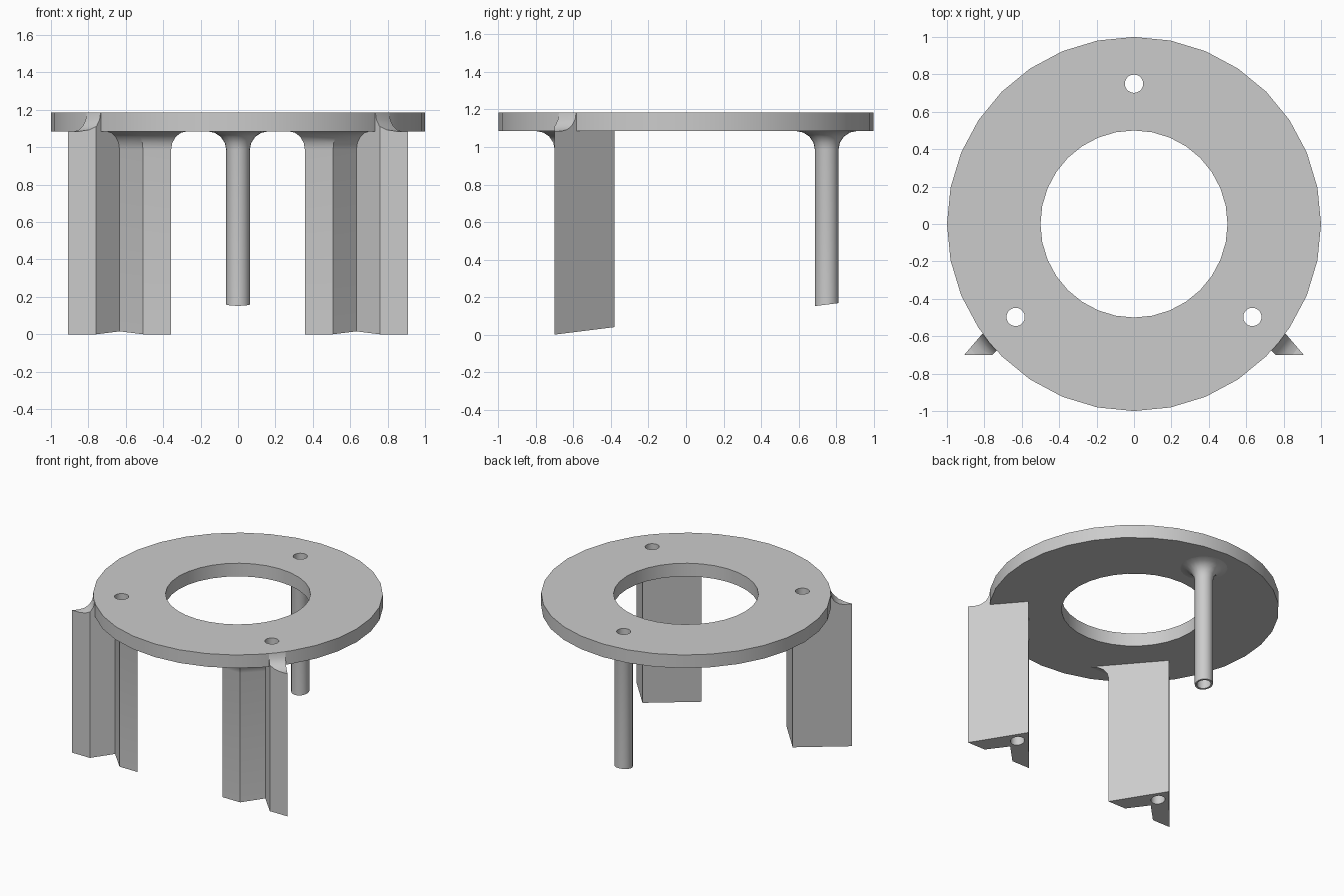
import bpy, bmesh, math

if "Cube" in bpy.data.objects:
    bpy.data.objects.remove(bpy.data.objects["Cube"], do_unlink=True)

GREY = (0.6, 0.6, 0.6, 1.0)
mat = bpy.data.materials.new("plain grey")
mat.use_nodes = True
mat.diffuse_color = GREY
mat.node_tree.nodes["Principled BSDF"].inputs["Base Color"].default_value = GREY

BOTTOM, TOP, FILLET = 1.085, 1.185, 0.1      # plate faces and fillet radius
LEG_X, HOLE_R, SLOPE = 0.633, 0.049, 0.125
HOLES = [(LEG_X, -0.497), (-LEG_X, -0.497), (0, 0.75)]
ARC = [math.radians(a) for a in (0, 22.5, 45, 67.5, 90)]


def finish(bm, name):
    """Turn a bmesh into a grey object."""
    bmesh.ops.recalc_face_normals(bm, faces=bm.faces)
    mesh = bpy.data.meshes.new(name)
    bm.to_mesh(mesh)
    bm.free()
    mesh.materials.append(mat)
    obj = bpy.data.objects.new(name, mesh)
    bpy.context.collection.objects.link(obj)
    return obj


def loft(name, rings, capped=True):
    """Skin a list of closed rings; without caps the last ring joins the first."""
    bm = bmesh.new()
    loops = [[bm.verts.new(p) for p in ring] for ring in rings]
    n = len(loops[0])
    pairs = list(zip(loops, loops[1:]))
    if capped:
        bm.faces.new(loops[0])
        bm.faces.new(loops[-1])
    else:
        pairs.append((loops[-1], loops[0]))
    for a, b in pairs:
        for i in range(n):
            j = (i + 1) % n
            bm.faces.new((a[i], a[j], b[j], b[i]))
    return finish(bm, name)


def lathe(name, profile, sides, centre=(0, 0)):
    """Spin a closed (radius, z) profile about a vertical axis."""
    angles = [2 * math.pi * i / sides for i in range(sides)]
    return loft(name, [[(centre[0] + r * math.cos(a), centre[1] + r * math.sin(a), z)
                        for a in angles] for r, z in profile], capped=False)


def cut(obj, cutter, operation="DIFFERENCE"):
    mod = obj.modifiers.new("cut", "BOOLEAN")
    mod.operation, mod.object, mod.solver = operation, cutter, "EXACT"
    bpy.context.view_layer.objects.active = obj
    bpy.ops.object.modifier_apply(modifier=mod.name)


def smooth(obj):
    bpy.ops.object.select_all(action="DESELECT")
    obj.select_set(True)
    bpy.context.view_layer.objects.active = obj
    bpy.ops.object.shade_smooth_by_angle(angle=math.radians(30))


# Hole cutters, and a ring whose outer side is the concave rim fillet
cutters = []
for x, y in HOLES:
    circle = [(x + HOLE_R * math.cos(math.tau * i / 20),
               y + HOLE_R * math.sin(math.tau * i / 20)) for i in range(20)]
    cutters.append(loft("hole_cutter", [[(px, py, z) for px, py in circle] for z in (-1, 2)]))
rim_profile = [(0.98, BOTTOM - 0.05), (1 + FILLET, BOTTOM - 0.05)]
rim_profile += [(1 + FILLET * (1 - math.sin(a)), TOP - FILLET * math.cos(a)) for a in ARC]
rim_profile += [(0.98, TOP)]
rim_ring = lathe("rim_cutter", rim_profile, 64)
cutters.append(rim_ring)

# Ring plate
plate = lathe("ring_plate", [(0.5, BOTTOM), (1, BOTTOM), (1, TOP), (0.5, TOP)], 32)
for cutter in cutters[:3]:
    cut(plate, cutter)
smooth(plate)

# Angled front legs: (outward, y) section at the foot and at the flared top
FOOT = [(0, -0.38), (0.275, -0.70), (0.125, -0.70), (0, -0.575), (-0.125, -0.70), (-0.275, -0.70)]
FLARE = [(0, -0.38), (0.275, -0.70), (0.125, -0.70), (0.071, -0.646), (-0.081, -0.80), (-0.361, -0.80)]
for side, label, cutter in ((1, "left", cutters[0]), (-1, "right", cutters[1])):
    rings = [[(side * (LEG_X + u), y, SLOPE * (y + 0.70)) for u, y in FOOT]]
    for a in ARC:
        t, z = 1 - math.cos(a), BOTTOM - FILLET + FILLET * math.sin(a)
        rings.append([(side * (LEG_X + p[0] + t * (q[0] - p[0])), p[1] + t * (q[1] - p[1]), z)
                      for p, q in zip(FOOT, FLARE)])
    leg = loft(label + "_leg", rings)
    cut(leg, cutter)
    smooth(leg)

    # Fillet from the leg's outer tip up to the plate rim
    gusset = loft(label + "_rim_fillet", [[(side * (LEG_X + u), y, z) for u, y in FOOT[:4]]
                                          for z in (BOTTOM - 0.02, TOP + 0.1)])
    cut(gusset, rim_ring, "INTERSECT")
    smooth(gusset)

# Hollow rear post with a flared top and a slanted foot
POST_R = 0.063
profile = [(HOLE_R, BOTTOM), (HOLE_R, 0.16), (POST_R, 0.16)]
profile += [(POST_R + FILLET * (1 - math.cos(a)), BOTTOM - FILLET + FILLET * math.sin(a)) for a in ARC]
post = lathe("rear_post", profile, 20, HOLES[2])
for v in post.data.vertices:
    if v.co.z < 0.5:
        v.co.z += SLOPE * (v.co.y - HOLES[2][1])
smooth(post)

for cutter in cutters:
    bpy.data.objects.remove(cutter, do_unlink=True)
